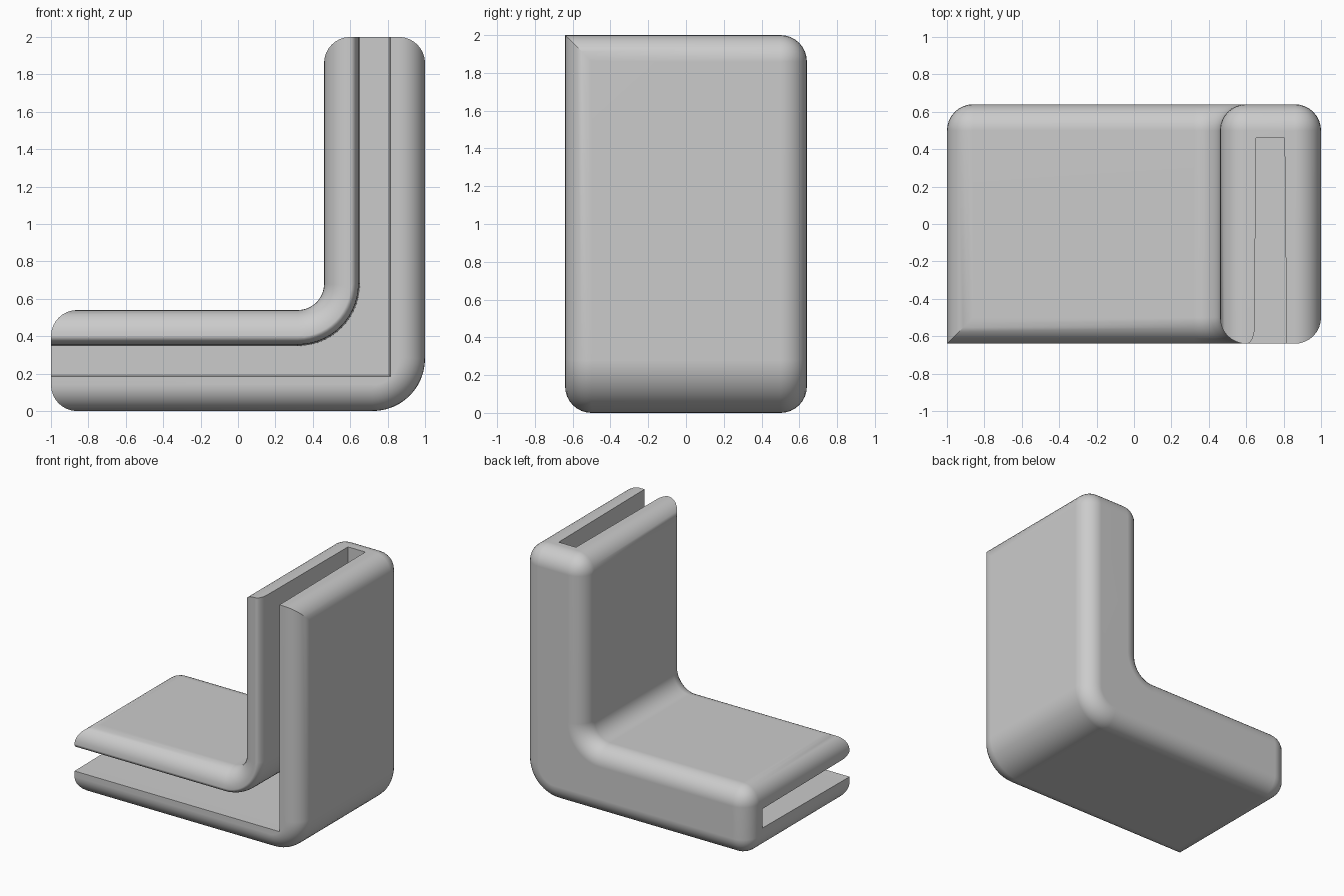
import bpy, bmesh
from math import sin, cos, pi, radians

if "Cube" in bpy.data.objects:
    bpy.data.objects.remove(bpy.data.objects["Cube"])

HALF_DEPTH, THICK, ROUND = 0.64, 0.54, 0.14


def make_object(name, bm):
    bmesh.ops.recalc_face_normals(bm, faces=bm.faces)
    mesh = bpy.data.meshes.new(name)
    bm.to_mesh(mesh)
    bm.free()
    obj = bpy.data.objects.new(name, mesh)
    bpy.context.collection.objects.link(obj)
    return obj


def loft(bm, rows):
    """Skin between matching closed profiles and cap both ends."""
    rings = [[bm.verts.new(p) for p in row] for row in rows]
    n = len(rings[0])
    for a, b in zip(rings, rings[1:]):
        for i in range(n):
            j = (i + 1) % n
            bm.faces.new((a[i], a[j], b[j], b[i]))
    bm.faces.new(rings[0])
    bm.faces.new(rings[-1])


def middle(edge):
    return (edge.verts[0].co + edge.verts[1].co) / 2


def along_y(edge):
    a, b = edge.verts
    return abs(a.co.y - b.co.y) > 1


# Material
grey = bpy.data.materials.new("light_grey")
grey.use_nodes = True
colour = (0.6, 0.6, 0.6, 1)
grey.diffuse_color = colour
grey.node_tree.nodes["Principled BSDF"].inputs["Base Color"].default_value = colour

# Angled body: extruded L profile
inner = 1 - THICK
outline = [(-1, 0), (1, 0), (1, 2), (inner, 2), (inner, THICK), (-1, THICK)]
bm = bmesh.new()
loft(bm, [[(x, y, z) for x, z in outline] for y in (-HALF_DEPTH, HALF_DEPTH)])
bmesh.ops.recalc_face_normals(bm, faces=bm.faces)

# Round the bend, outside and inside
for x, z, radius in ((1, 0, 2 * ROUND), (inner, THICK, ROUND)):
    bend = [e for e in bm.edges if along_y(e)
            and abs(middle(e).x - x) + abs(middle(e).z - z) < 0.01]
    bmesh.ops.bevel(bm, geom=bend, offset=radius, offset_type='OFFSET',
                    segments=12, profile=0.5, affect='EDGES')


# Round the rim and the ends, leaving the open front ends square
def rounded(edge):
    m = middle(edge)
    at_end = m.x < -0.99 or m.z > 1.99
    if along_y(edge):
        return at_end
    return not (at_end and m.y < 0)


bmesh.ops.bevel(bm, geom=[e for e in bm.edges if rounded(e)], offset=ROUND,
                offset_type='OFFSET', segments=8, profile=0.5, affect='EDGES')
body = make_object("slotted_corner_bracket", bm)
body.data.materials.append(grey)


# Slot cutter: tapered L with a rounded lip on its inner side
def slot_row(y, near, far):
    cx, cz = inner - ROUND, THICK + ROUND
    r = near - cx
    arc = [(cx + r * cos(t), y, cz - r * sin(t))
           for t in (pi / 2 * i / 14 for i in range(15))]
    return ([(-1.2, y, 1 - far), (far, y, 1 - far), (far, y, 2.2), (near, y, 2.2)]
            + arc + [(-1.2, y, 1 - near)])


rows = [slot_row(-0.75, 0.603, 0.815)]
for i in range(7):
    t = pi / 2 * i / 6
    rows.append(slot_row(-0.55 - 0.09 * cos(t), 0.603 + 0.042 * sin(t), 0.815))
rows.append(slot_row(0.46, 0.652, 0.805))
bm = bmesh.new()
loft(bm, rows)
cutter = make_object("slot_cutter", bm)
cutter.data.materials.append(grey)
cutter.hide_render = True

# Cut the slot, then smooth the rounded edges
cut = body.modifiers.new("slot", 'BOOLEAN')
cut.operation = 'DIFFERENCE'
cut.solver = 'EXACT'
cut.object = cutter
bpy.ops.object.select_all(action='DESELECT')
body.select_set(True)
bpy.context.view_layer.objects.active = body
bpy.ops.object.modifier_apply(modifier=cut.name)
bpy.data.objects.remove(cutter)
bpy.ops.object.shade_smooth_by_angle(angle=radians(30))
weighted = body.modifiers.new("even_shading", 'WEIGHTED_NORMAL')
weighted.keep_sharp = True
